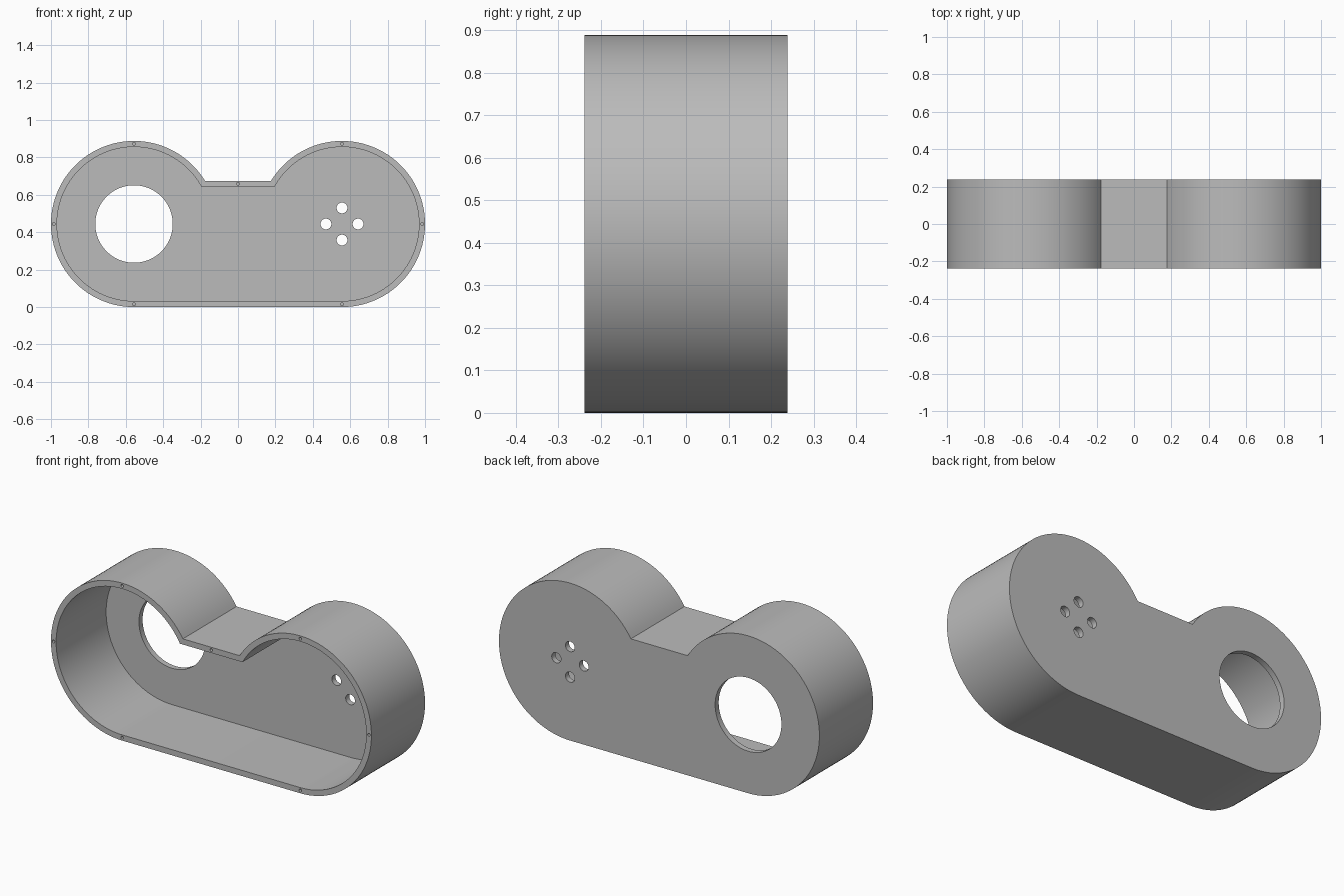
import bpy
import bmesh
from math import acos, asin, cos, pi, sin
from mathutils import Matrix

# Main dimensions
LOBE_X, LOBE_Z, RADIUS = 0.556, 0.444, 0.444
BRIDGE_Z = 0.675
HALF_DEPTH = 0.239
WALL = 0.032
SCREW_DEPTH = 0.1

if "Cube" in bpy.data.objects:
    bpy.data.objects.remove(bpy.data.objects["Cube"], do_unlink=True)

grey = bpy.data.materials.new("plain grey")
grey.use_nodes = True
colour = (0.5, 0.5, 0.5, 1)
grey.diffuse_color = colour
grey.node_tree.nodes["Principled BSDF"].inputs["Base Color"].default_value = colour


def outline(inset, steps=80):
    """Two round lobes joined by a flat base and a lower bridge."""
    r = RADIUS - inset
    start = -pi / 2
    end = pi - asin((BRIDGE_Z - inset - LOBE_Z) / r)
    right = []
    for i in range(steps + 1):
        a = start + (end - start) * i / steps
        right.append((LOBE_X + r * cos(a), LOBE_Z + r * sin(a)))
    return right + [(-x, z) for x, z in reversed(right)]


def add_object(name, bm):
    bmesh.ops.recalc_face_normals(bm, faces=bm.faces)
    mesh = bpy.data.meshes.new(name)
    bm.to_mesh(mesh)
    bm.free()
    mesh.materials.append(grey)
    obj = bpy.data.objects.new(name, mesh)
    bpy.context.collection.objects.link(obj)
    return obj


def prism(name, points, y0, y1):
    bm = bmesh.new()
    face = bm.faces.new([bm.verts.new((x, y0, z)) for x, z in points])
    new = bmesh.ops.extrude_face_region(bm, geom=[face])["geom"]
    verts = [v for v in new if isinstance(v, bmesh.types.BMVert)]
    bmesh.ops.translate(bm, verts=verts, vec=(0, y1 - y0, 0))
    return add_object(name, bm)


def drills(name, holes, y0, y1, segments):
    """Separate cylinders along y, given as (x, z, radius)."""
    bm = bmesh.new()
    for x, z, r in holes:
        place = Matrix.Translation((x, (y0 + y1) / 2, z)) @ Matrix.Rotation(pi / 2, 4, "X")
        bmesh.ops.create_cone(bm, cap_ends=True, segments=segments, radius1=r,
                              radius2=r, depth=y1 - y0, matrix=place)
    return add_object(name, bm)


# Solid body
housing = prism("housing", outline(0), -HALF_DEPTH, HALF_DEPTH)

# Hollow interior, open at the front
cavity = prism("cavity_cutter", outline(WALL), -HALF_DEPTH - 0.1, HALF_DEPTH - WALL)

# Large opening and four small holes through the back wall
back = (HALF_DEPTH - 2 * WALL, HALF_DEPTH + WALL)
opening = drills("opening_cutter", [(-LOBE_X, LOBE_Z, 0.207)], *back, 96)
spread = 0.086
mounts = drills("mount_hole_cutter",
                [(LOBE_X + dx * spread, LOBE_Z + dz * spread, 0.029)
                 for dx, dz in ((1, 0), (-1, 0), (0, 1), (0, -1))], *back, 32)

# Blind screw holes around the front rim
mid = WALL / 2
screws = [(0, BRIDGE_Z - mid, 0.008)]
for side in (-1, 1):
    screws += [(side * LOBE_X, mid, 0.008),
               (side * LOBE_X, 2 * RADIUS - mid, 0.008),
               (side * (LOBE_X + RADIUS - mid), LOBE_Z, 0.008)]
screw_holes = drills("screw_hole_cutter", screws, -HALF_DEPTH - 0.05,
                     -HALF_DEPTH + SCREW_DEPTH, 16)

# Cut everything out of the body
bpy.ops.object.select_all(action="DESELECT")
bpy.context.view_layer.objects.active = housing
housing.select_set(True)
for cutter in (cavity, opening, mounts, screw_holes):
    cutter.hide_render = True
    cut = housing.modifiers.new(cutter.name, "BOOLEAN")
    cut.operation = "DIFFERENCE"
    cut.solver = "EXACT"
    cut.object = cutter
    bpy.ops.object.modifier_apply(modifier=cut.name)
    bpy.data.objects.remove(cutter, do_unlink=True)

bpy.ops.object.shade_smooth_by_angle(angle=pi / 6)
